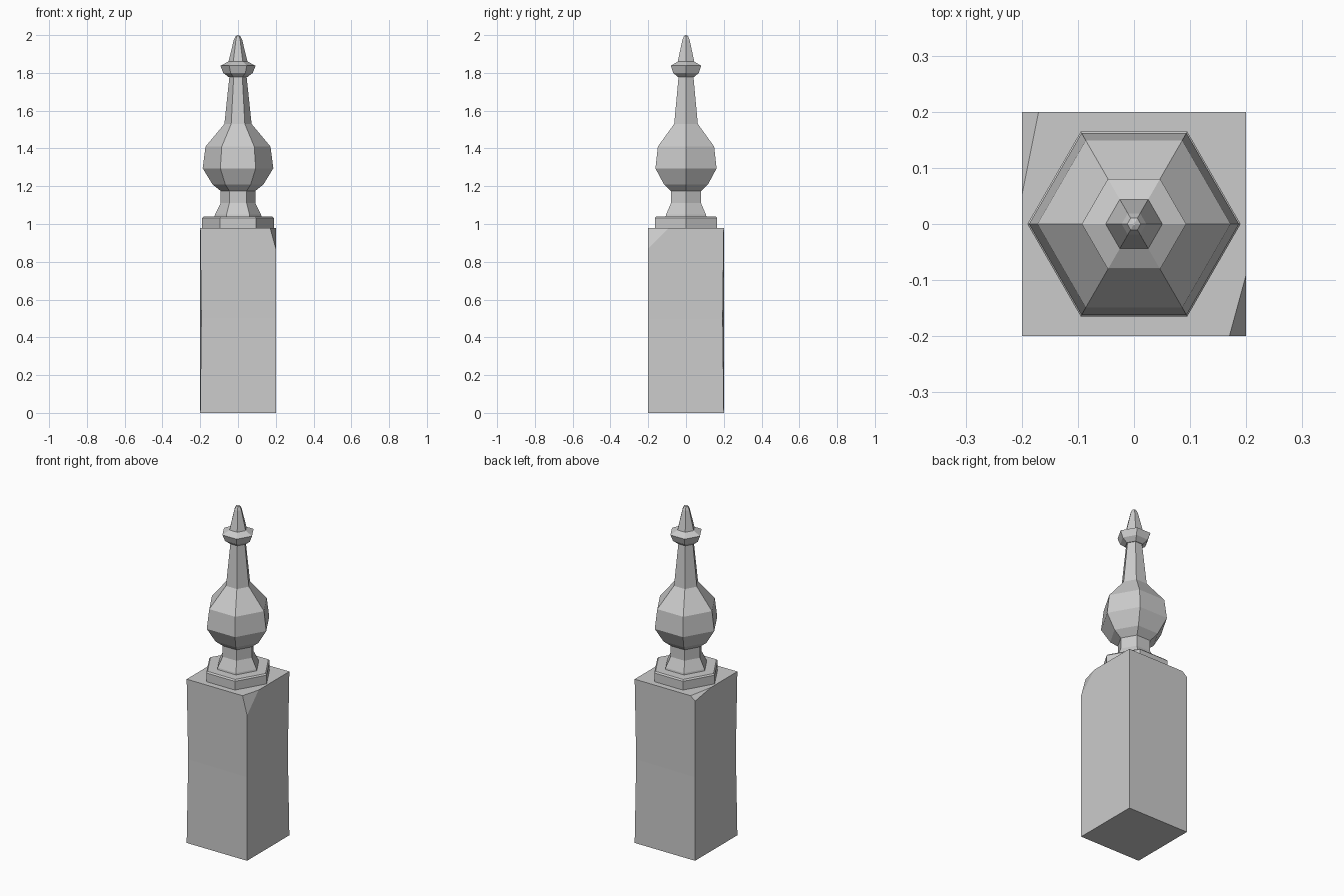
import bpy, bmesh
from math import cos, sin, pi

cube = bpy.data.objects.get("Cube")
if cube:
    bpy.data.objects.remove(cube, do_unlink=True)

stone = bpy.data.materials.new("grey_stone")
stone.use_nodes = True
colour = (0.6, 0.6, 0.6, 1)
stone.diffuse_color = colour
stone.node_tree.nodes["Principled BSDF"].inputs["Base Color"].default_value = colour


def finish(name, bm):
    bmesh.ops.recalc_face_normals(bm, faces=bm.faces)
    mesh = bpy.data.meshes.new(name)
    bm.to_mesh(mesh)
    bm.free()
    mesh.materials.append(stone)
    obj = bpy.data.objects.new(name, mesh)
    bpy.context.collection.objects.link(obj)


def turned(name, profile, sides=6):
    """Closed flat-sided turning from (radius, height) pairs."""
    bm = bmesh.new()
    rings = [[bm.verts.new((r * cos(2 * pi * i / sides), r * sin(2 * pi * i / sides), z))
              for i in range(sides)] for r, z in profile]
    for low, high in zip(rings, rings[1:]):
        for i in range(sides):
            j = (i + 1) % sides
            bm.faces.new((low[i], low[j], high[j], high[i]))
    bm.faces.new(rings[0])
    bm.faces.new(rings[-1])
    finish(name, bm)


def chip(bm, a, b, c):
    """Slice off the corner beyond the plane through three points and cap it."""
    from mathutils import Vector
    a, b, c = Vector(a), Vector(b), Vector(c)
    normal = (b - a).cross(c - a).normalized()
    if normal.dot(a) < 0:
        normal = -normal
    geom = bm.verts[:] + bm.edges[:] + bm.faces[:]
    cut = bmesh.ops.bisect_plane(bm, geom=geom, plane_co=a, plane_no=normal,
                                 clear_outer=True)
    edges = [e for e in cut["geom_cut"] if isinstance(e, bmesh.types.BMEdge)]
    bmesh.ops.holes_fill(bm, edges=edges)


# Square post, slightly worn in at mid height on two opposite edges
half, top = 0.2, 0.98
corners = [(-1, -1), (1, -1), (1, 1), (-1, 1)]
bm = bmesh.new()
loops = []
for z in (0, 0.5, top):
    loop = []
    for x, y in corners:
        worn = 0.006 if z == 0.5 and x == y else 0
        loop.append(bm.verts.new((x * (half - worn), y * (half - worn), z)))
    loops.append(loop)
for low, high in zip(loops, loops[1:]):
    for i in range(4):
        j = (i + 1) % 4
        bm.faces.new((low[i], low[j], high[j], high[i]))
bm.faces.new(loops[0])
bm.faces.new(loops[-1])
bmesh.ops.recalc_face_normals(bm, faces=bm.faces)

# Broken corners
chip(bm, (0.17, -half, top), (half, -0.09, top), (half, -half, 0.87))
chip(bm, (-0.17, half, top), (-half, 0.05, top), (-half, half, 0.955))
finish("post", bm)

# Hexagonal plinth and finial
turned("plinth", [(0.19, 0.975), (0.19, 1.032), (0.182, 1.04)])
turned("finial", [
    (0.125, 1.035), (0.122, 1.05), (0.092, 1.11), (0.092, 1.175),
    (0.135, 1.21), (0.187, 1.295), (0.172, 1.41), (0.072, 1.53),
    (0.045, 1.785)])
turned("collar", [(0.05, 1.778), (0.078, 1.80), (0.093, 1.838), (0.05, 1.86)])
turned("tip", [(0.053, 1.85), (0.022, 1.975), (0.012, 1.995), (0.002, 2.0)])
